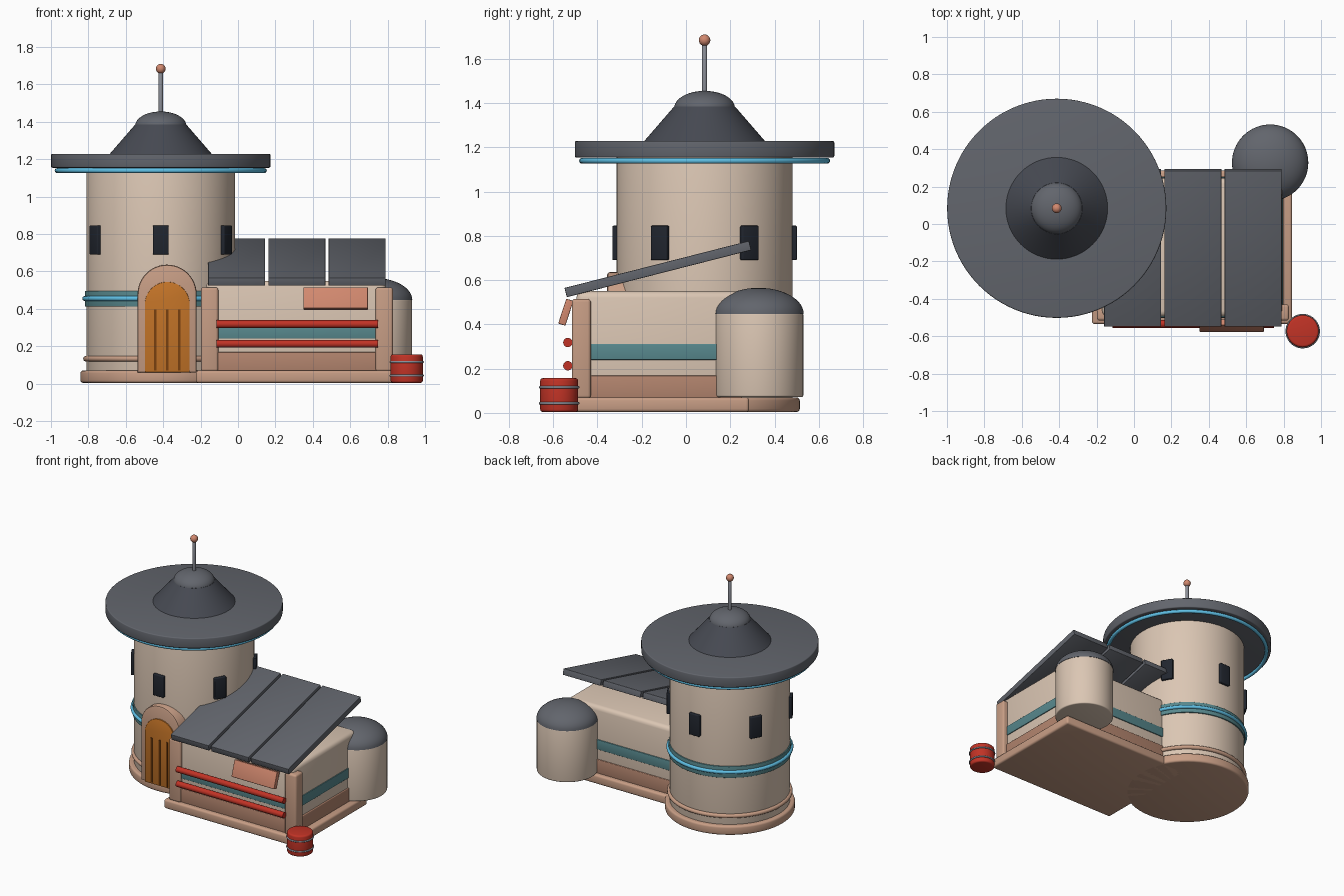
import bpy, bmesh, math
from mathutils import Matrix, Vector

if "Cube" in bpy.data.objects:
    bpy.data.objects.remove(bpy.data.objects["Cube"])

TX, TY = -0.413, 0.084            # tower axis


def material(name, rgb):
    m = bpy.data.materials.new(name)
    m.diffuse_color = (*[(c / 255) ** 2.2 for c in rgb], 1)
    m.use_nodes = True
    m.node_tree.nodes["Principled BSDF"].inputs["Base Color"].default_value = m.diffuse_color
    return m


CREAM = material("plaster", (218, 197, 178))
COPPER = material("copper", (198, 156, 132))
SKIRT = material("dark_copper", (178, 132, 110))
SIGN = material("sign_copper", (208, 135, 110))
GREY = material("roof_grey", (98, 101, 108))
DARK = material("dark_grey", (72, 75, 83))
STEEL = material("steel", (140, 143, 152))
TEAL = material("teal", (88, 135, 140))
NEON = material("light_blue", (95, 190, 228))
ORANGE = material("door_orange", (196, 116, 44))
BROWN = material("slat_brown", (120, 66, 22))
RED = material("red", (192, 54, 42))
GLASS = material("window_dark", (38, 42, 50))


def finish(name, bm, mat, matrix=Matrix(), angle=35):
    bmesh.ops.recalc_face_normals(bm, faces=bm.faces)
    me = bpy.data.meshes.new(name)
    bm.to_mesh(me)
    bm.free()
    ob = bpy.data.objects.new(name, me)
    bpy.context.collection.objects.link(ob)
    me.materials.append(mat)
    ob.matrix_world = matrix
    bpy.context.view_layer.objects.active = ob
    ob.select_set(True)
    bpy.ops.object.shade_smooth_by_angle(angle=math.radians(angle))
    ob.select_set(False)
    return ob


def box(name, center, size, mat, bevel=0.0, rot=Matrix()):
    bm = bmesh.new()
    bmesh.ops.create_cube(bm, size=1, matrix=Matrix.Diagonal((*size, 1)))
    if bevel:
        bmesh.ops.bevel(bm, geom=bm.edges[:], offset=bevel, segments=3,
                        profile=0.5, affect='EDGES')
    return finish(name, bm, mat, Matrix.Translation(center) @ rot)


def lathe(name, x, y, profile, mat, steps=64):
    """Revolve (radius, z) points round a vertical axis."""
    bm = bmesh.new()
    vs = [bm.verts.new((r, 0, z)) for r, z in profile]
    es = [bm.edges.new(p) for p in zip(vs, vs[1:])]
    bmesh.ops.spin(bm, geom=vs + es, cent=(0, 0, 0), axis=(0, 0, 1),
                   angle=math.tau, steps=steps)
    bmesh.ops.remove_doubles(bm, verts=bm.verts, dist=1e-5)
    return finish(name, bm, mat, Matrix.Translation((x, y, 0)))


def drum(name, x, y, r, z0, z1, mat, b=0.01, steps=64):
    c = [(b * (1 - math.cos(t)), b * (1 - math.sin(t)))
         for t in (0, math.pi / 6, math.pi / 3, math.pi / 2)]
    low = [(r - h, z0 + v) for h, v in reversed(c)]
    high = [(r - h, z1 - v) for h, v in c]
    return lathe(name, x, y, [(0, z0)] + low + high + [(0, z1)], mat, steps)


def dome(name, x, y, r, z, h, mat):
    arc = [(r * math.cos(i * math.pi / 24), z + h * math.sin(i * math.pi / 24))
           for i in range(12)]
    lathe(name, x, y, [(0, z)] + arc + [(0, z + h)], mat)


def ring(name, x, y, z, major, minor, mat):
    pts = [(major + minor * math.cos(i * math.tau / 12),
            z + minor * math.sin(i * math.tau / 12)) for i in range(13)]
    lathe(name, x, y, pts, mat)


def arch(name, x, r, z0, spring, y0, y1, mat, bevel=0.006):
    """Round-topped panel extruded from y0 (front) to y1 (back)."""
    bm = bmesh.new()
    pts = [(x - r, z0), (x + r, z0)]
    pts += [(x + r * math.cos(i * math.pi / 24), spring + r * math.sin(i * math.pi / 24))
            for i in range(25)]
    face = bm.faces.new([bm.verts.new((px, y0, pz)) for px, pz in pts])
    rim = face.edges[:]
    out = bmesh.ops.extrude_face_region(bm, geom=[face], use_keep_orig=True)
    bmesh.ops.translate(bm, vec=(0, y1 - y0, 0),
                        verts=[v for v in out["geom"] if isinstance(v, bmesh.types.BMVert)])
    bmesh.ops.bevel(bm, geom=rim, offset=bevel, segments=2, profile=0.5, affect='EDGES')
    finish(name, bm, mat)


# Tower: foot, wall, bands
drum("tower_base", TX, TY, 0.43, 0.004, 0.07, COPPER, 0.014)
drum("tower_wall", TX, TY, 0.398, 0.05, 1.16, CREAM, 0.005)
ring("tower_foot_ring", TX, TY, 0.133, 0.4, 0.015, COPPER)
drum("tower_teal_band", TX, TY, 0.406, 0.412, 0.495, TEAL, 0.003)
ring("tower_light_ring", TX, TY, 0.455, 0.407, 0.013, NEON)

# Six windows round the tower
for i in range(6):
    a = math.radians(30 + 60 * i)
    box(f"tower_window_{i + 1}", (TX + 0.395 * math.cos(a), TY + 0.395 * math.sin(a), 0.768),
        (0.044, 0.085, 0.156), GLASS, 0.006, Matrix.Rotation(a, 4, 'Z'))

# Disc roof, cone, cap and antenna
drum("disc_roof", TX, TY, 0.586, 1.154, 1.229, GREY, 0.007, 96)
ring("disc_light_ring", TX, TY, 1.139, 0.554, 0.013, NEON)
lathe("roof_cone", TX, TY, [(0, 1.22), (0.273, 1.22), (0.273, 1.228), (0.137, 1.385), (0, 1.385)], DARK)
dome("roof_cap", TX, TY, 0.137, 1.378, 0.077, GREY)
drum("antenna_mast", TX, TY, 0.012, 1.44, 1.675, STEEL, 0.001, 20)
bm = bmesh.new()
bmesh.ops.create_uvsphere(bm, u_segments=24, v_segments=12, radius=0.026)
finish("antenna_ball", bm, SIGN, Matrix.Translation((TX, TY, 1.684)))

# Arched door with slats
arch("door_frame", -0.379, 0.158, 0.06, 0.478, -0.356, -0.2, COPPER, 0.012)
arch("door_panel", -0.378, 0.12, 0.06, 0.424, -0.364, -0.25, ORANGE, 0.003)
for i in (-1, 0, 1):
    box(f"door_slat_{i + 2}", (-0.378 + 0.064 * i, -0.364, 0.233), (0.012, 0.012, 0.325), BROWN)

# House block: plate, walls, bands
HX, HY = 0.31, -0.125
box("house_base", (HX, HY, 0.037), (1.07, 0.82, 0.066), COPPER, 0.014)
box("house_wall", (HX, HY, 0.295), (0.96, 0.74, 0.51), CREAM, 0.03)
box("house_skirt", (HX, HY, 0.115), (0.976, 0.756, 0.106), SKIRT, 0.005)
box("house_teal_band", (HX, HY, 0.276), (0.972, 0.752, 0.072), TEAL, 0.004)

# Front corner posts and red rails
for side, x in (("left", -0.152), ("right", 0.782)):
    box(f"front_post_{side}", (x, -0.473, 0.29), (0.093, 0.086, 0.45), COPPER, 0.014)
for i, z in enumerate((0.213, 0.318)):
    bm = bmesh.new()
    bmesh.ops.create_cone(bm, cap_ends=True, segments=24, radius1=0.021, radius2=0.021, depth=0.864)
    finish(f"front_rail_{i + 1}", bm, RED,
           Matrix.Translation((0.317, -0.534, z)) @ Matrix.Rotation(math.pi / 2, 4, 'Y'))

# Tilted blank panel on the front
box("front_panel", (0.522, -0.543, 0.455), (0.345, 0.034, 0.118), SIGN, 0.004,
    Matrix.Rotation(math.radians(-18), 4, 'X'))

# Sloping roof in three strips
for i in range(3):
    box(f"roof_strip_{i + 1}", (-0.007 + 0.322 * i, -0.127, 0.65), (0.305, 0.86, 0.043), GREY, 0.003,
        Matrix.Rotation(math.radians(14.3), 4, 'X'))

# Storage tank at the back corner
drum("tank_wall", 0.728, 0.328, 0.202, 0.072, 0.452, CREAM, 0.008)
dome("tank_dome", 0.728, 0.328, 0.204, 0.447, 0.118, GREY)

# Barrel with hoops
drum("barrel", 0.902, -0.573, 0.086, 0.004, 0.157, RED, 0.012, 40)
for i, z in enumerate((0.043, 0.116)):
    ring(f"barrel_hoop_{i + 1}", 0.902, -0.573, z, 0.086, 0.006, STEEL)
